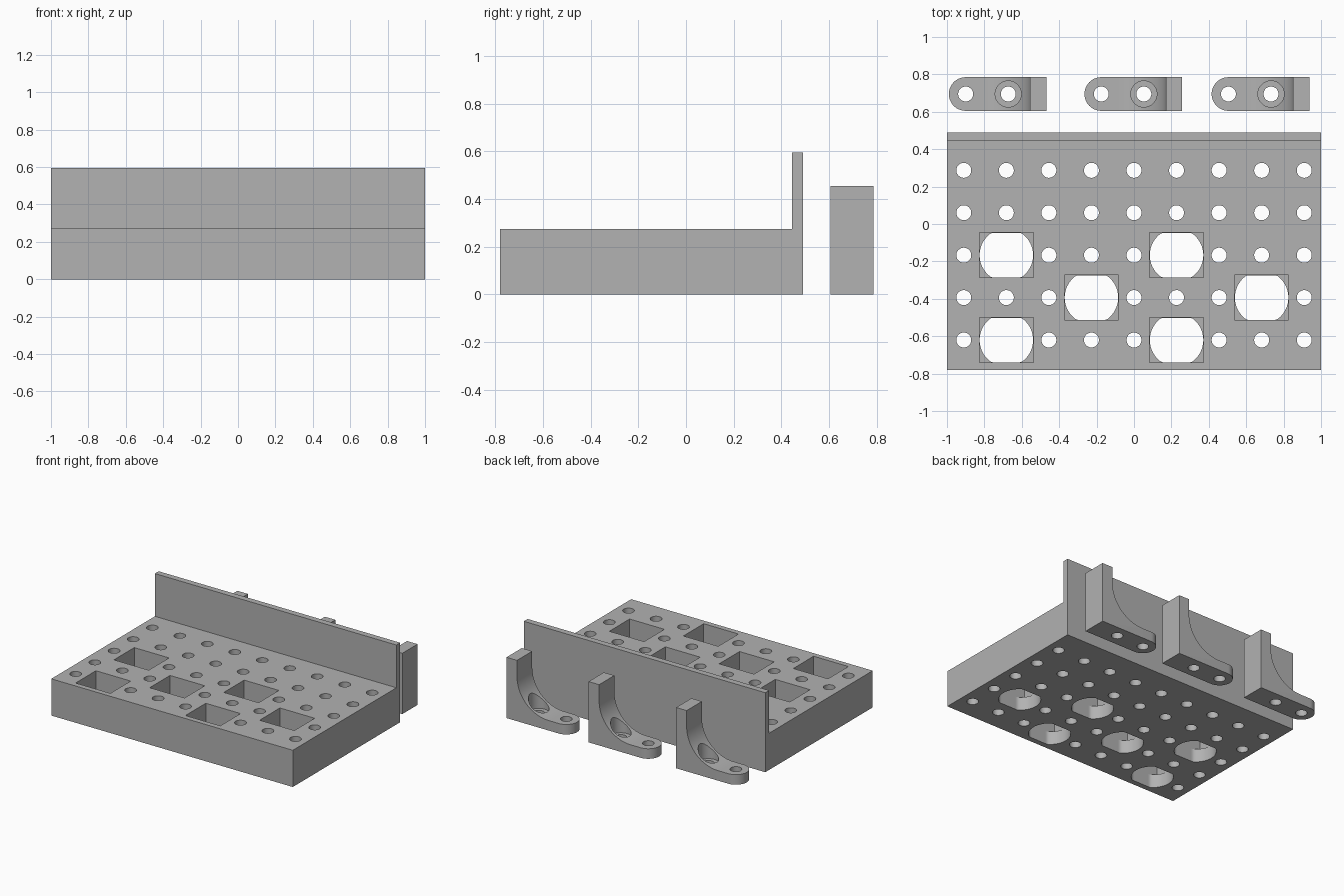
import bpy, bmesh
from math import sin, cos, pi, radians, sqrt
from mathutils import Vector

cube = bpy.data.objects.get("Cube")
if cube:
    bpy.data.objects.remove(cube, do_unlink=True)

GREY = (0.445, 0.445, 0.445, 1)
grey = bpy.data.materials.new("plain grey")
grey.use_nodes = True
grey.diffuse_color = GREY
grey.node_tree.nodes["Principled BSDF"].inputs["Base Color"].default_value = GREY


def add_prism(bm, points, direction):
    """Extrude a closed outline of 3D points along a direction."""
    face = bm.faces.new([bm.verts.new(p) for p in points])
    result = bmesh.ops.extrude_face_region(bm, geom=[face], use_keep_orig=True)
    moved = [v for v in result["geom"] if isinstance(v, bmesh.types.BMVert)]
    bmesh.ops.translate(bm, verts=moved, vec=Vector(direction))


def make_object(name, prisms):
    bm = bmesh.new()
    for points, direction in prisms:
        add_prism(bm, points, direction)
    bmesh.ops.recalc_face_normals(bm, faces=bm.faces)
    mesh = bpy.data.meshes.new(name)
    bm.to_mesh(mesh)
    bm.free()
    mesh.materials.append(grey)
    obj = bpy.data.objects.new(name, mesh)
    bpy.context.collection.objects.link(obj)
    return obj


def disc(x, y, r, z0, z1, half_y=9, n=48):
    """Upright cylinder, optionally with flats at +-half_y."""
    pts = []
    for i in range(n):
        a = 2 * pi * (i + 0.5) / n
        dy = max(-half_y, min(half_y, r * sin(a)))
        pts.append((x + r * cos(a), y + dy, z0))
    return pts, (0, 0, z1 - z0)


def box(x, y, hx, hy, z0, z1):
    pts = [(x - hx, y - hy, z0), (x + hx, y - hy, z0),
           (x + hx, y + hy, z0), (x - hx, y + hy, z0)]
    return pts, (0, 0, z1 - z0)


def boolean(obj, prisms, operation="DIFFERENCE"):
    cutter = make_object("cutter", prisms)
    cutter.hide_render = True
    mod = obj.modifiers.new("cut", "BOOLEAN")
    mod.operation, mod.solver, mod.object = operation, "EXACT", cutter
    bpy.context.view_layer.objects.active = obj
    bpy.ops.object.modifier_apply(modifier=mod.name)
    bpy.data.objects.remove(cutter, do_unlink=True)


def finish(obj):
    bpy.ops.object.select_all(action="DESELECT")
    obj.select_set(True)
    bpy.context.view_layer.objects.active = obj
    bpy.ops.object.shade_smooth_by_angle(angle=radians(30))


# Base plate with its upright back wall
FRONT, BACK, WALL = -0.78, 0.49, 0.445
TOP, WALL_TOP = 0.275, 0.595
outline = [(FRONT, 0), (BACK, 0), (BACK, WALL_TOP), (WALL, WALL_TOP),
           (WALL, TOP), (FRONT, TOP)]
plate = make_object("base_plate", [([(-1, y, z) for y, z in outline], (2, 0, 0))])

# Grid of small holes, interrupted by pockets (column, row)
PITCH = 0.2275
pockets = [(-3, 2), (1, 2), (-1, 3), (3, 3), (-3, 4), (1, 4)]


def spot(column, row):
    return column * PITCH, 0.287 - row * PITCH * 0.997


holes = [disc(*spot(c, r), 0.04, -0.1, 0.5, n=32)
         for c in range(-4, 5) for r in range(5) if (c, r) not in pockets]
boolean(plate, holes)

# Square pockets above flat-sided through openings
boolean(plate, [box(*spot(*p), 0.144, 0.12, 0.1, 0.5) for p in pockets])
boolean(plate, [disc(*spot(*p), 0.143, -0.1, 0.2, half_y=0.119, n=64) for p in pockets])
finish(plate)

# Bracket: side outline with a foot, a curved fillet and a post
FOOT, POST_IN, POST_OUT, HEIGHT, R = 0.075, 0.345, 0.432, 0.455, 0.26
side = [(-0.2, 0), (POST_OUT, 0), (POST_OUT, HEIGHT), (POST_IN, HEIGHT)]
for i in range(25):
    a = pi / 2 * i / 24
    side.append((POST_IN - R + R * cos(a), FOOT + R - R * sin(a)))
side.append((-0.2, FOOT))
bracket = make_object("bracket_right", [([(x, -0.2, z) for x, z in side], (0, 0.4, 0))])

# Round the foot end, then bore the two screw holes and the counterbore
W = 0.09
plan = [(0.6, -W, -0.1), (0.6, W, -0.1)]
plan += [(W * cos(a), W * sin(a), -0.1)
         for a in (pi / 2 + pi * i / 24 for i in range(25))]
boolean(bracket, [(plan, (0, 0, 1))], "INTERSECT")
boolean(bracket, [disc(x, 0, 0.04, -0.1, 0.5, n=32) for x in (0, PITCH)])
boolean(bracket, [disc(PITCH, 0, 0.07, 0.06, 0.6)])
finish(bracket)

# Three brackets in a row behind the wall
bracket.location = (-0.9, 0.695, 0)
for name, x in (("bracket_middle", -0.175), ("bracket_left", 0.505)):
    copy = bracket.copy()
    copy.name = name
    copy.location.x = x
    bpy.context.collection.objects.link(copy)
